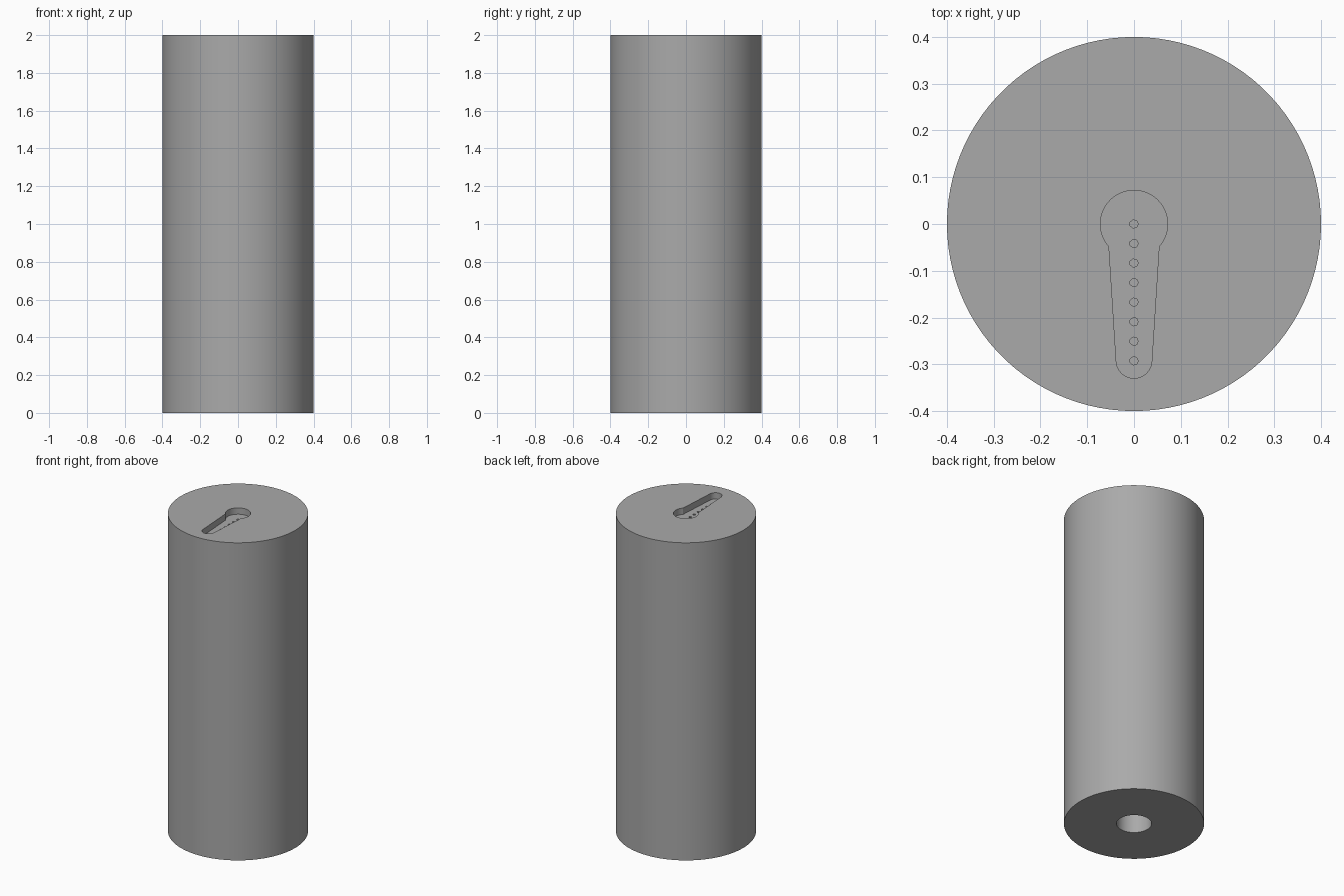
import bpy, bmesh, math

if "Cube" in bpy.data.objects:
    bpy.data.objects.remove(bpy.data.objects["Cube"], do_unlink=True)

HEIGHT, RADIUS = 2.0, 0.4
RECESS_DEPTH, HOLE_DEPTH, BORE_DEPTH = 0.04, 0.06, 0.6
HUB_R, TIP_R, TIP_Y = 0.072, 0.038, -0.292

grey = bpy.data.materials.new("plain grey")
grey.use_nodes = True
colour = (0.4, 0.4, 0.4, 1)
grey.diffuse_color = colour
grey.node_tree.nodes["Principled BSDF"].inputs["Base Color"].default_value = colour


def arc(cy, r, start, end, n):
    """Points of an arc centred on x = 0, angles in degrees."""
    steps = [math.radians(start + (end - start) * i / n) for i in range(n + 1)]
    return [(r * math.cos(a), cy + r * math.sin(a)) for a in steps]


def prism(name, outline, z0, z1):
    """Solid made by raising a closed outline from z0 to z1."""
    bm = bmesh.new()
    face = bm.faces.new([bm.verts.new((x, y, z0)) for x, y in outline])
    raised = bmesh.ops.extrude_face_region(bm, geom=[face])["geom"]
    bmesh.ops.translate(bm, vec=(0, 0, z1 - z0),
                        verts=[v for v in raised if isinstance(v, bmesh.types.BMVert)])
    bmesh.ops.recalc_face_normals(bm, faces=bm.faces)
    mesh = bpy.data.meshes.new(name)
    bm.to_mesh(mesh)
    bm.free()
    mesh.materials.append(grey)
    obj = bpy.data.objects.new(name, mesh)
    bpy.context.collection.objects.link(obj)
    return obj


def circle(cy, r, n):
    return arc(cy, r, 0, 360, n)[:-1]


# Main cylinder
body = prism("cylinder_body", circle(0, RADIUS, 100), 0, HEIGHT)

# Keyhole-shaped recess: round hub and a tapering arm with a round tip
floor = HEIGHT - RECESS_DEPTH
keyhole = arc(0, HUB_R, -42, 222, 36) + arc(TIP_Y, TIP_R, 184, 356, 18)
cutters = [prism("recess_cutter", keyhole, floor, HEIGHT + 0.1)]

# Row of pin holes in the recess floor
for i in range(8):
    cutters.append(prism("pin_hole_cutter", circle(-i * 0.0418, 0.009, 7),
                         floor - HOLE_DEPTH, floor + 0.02))

# Shaft bore in the underside
cutters.append(prism("bore_cutter", circle(0, 0.1, 48), -0.1, BORE_DEPTH))

# Cut everything out of the body, then discard the cutters
bpy.context.view_layer.objects.active = body
for cutter in cutters:
    cutter.hide_render = True
    mod = body.modifiers.new("cut", 'BOOLEAN')
    mod.operation = 'DIFFERENCE'
    mod.solver = 'EXACT'
    mod.object = cutter
    bpy.ops.object.modifier_apply(modifier=mod.name)
    bpy.data.objects.remove(cutter, do_unlink=True)

bpy.ops.object.select_all(action='DESELECT')
body.select_set(True)
bpy.ops.object.shade_smooth_by_angle(angle=math.radians(30))
